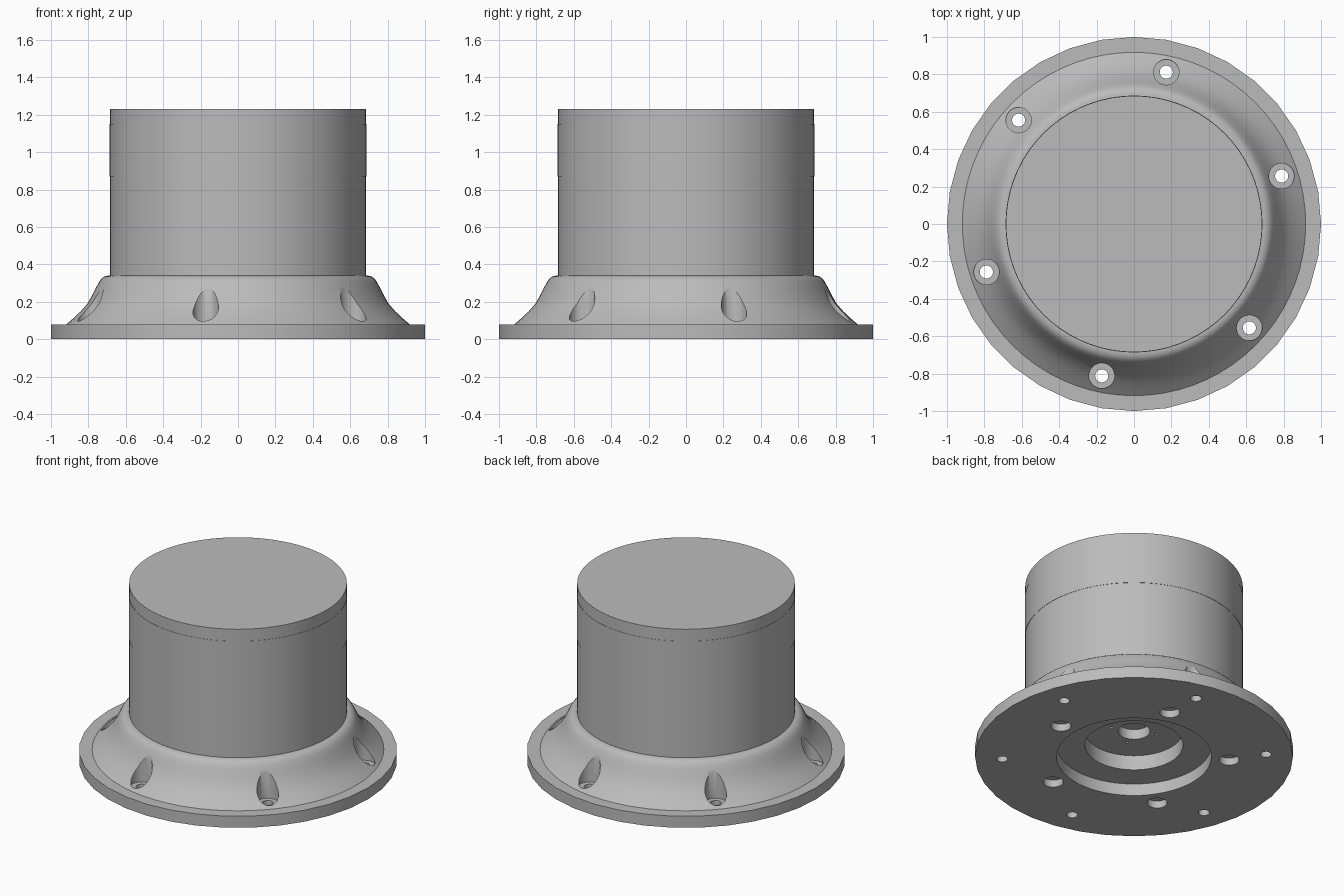
import bpy
import bmesh
from math import cos, sin, pi, radians

if "Cube" in bpy.data.objects:
    bpy.data.objects.remove(bpy.data.objects["Cube"])

grey = bpy.data.materials.new("plain grey")
grey.use_nodes = True
grey.diffuse_color = (0.5, 0.5, 0.5, 1)
grey.node_tree.nodes["Principled BSDF"].inputs["Base Color"].default_value = (0.5, 0.5, 0.5, 1)


def lathe(name, profile, places=((0, 0),), sides=72, coarse_radius=None):
    """Spin a closed (radius, height) profile round an upright axis at each place.
    Points at coarse_radius get half as many visible sides."""
    bm = bmesh.new()
    for px, py in places:
        rings = []
        for i in range(sides):
            a = 2 * pi * i / sides
            ring = []
            for r, z in profile:
                if r == coarse_radius and i % 2:
                    r *= cos(2 * pi / sides)
                ring.append(bm.verts.new((px + r * cos(a), py + r * sin(a), z)))
            rings.append(ring)
        for i in range(sides):
            a, b = rings[i], rings[(i + 1) % sides]
            for j in range(len(profile) - 1):
                bm.faces.new((a[j], b[j], b[j + 1], a[j + 1]))
    bmesh.ops.remove_doubles(bm, verts=bm.verts, dist=1e-5)
    bmesh.ops.recalc_face_normals(bm, faces=bm.faces)
    mesh = bpy.data.meshes.new(name)
    bm.to_mesh(mesh)
    bm.free()
    mesh.materials.append(grey)
    obj = bpy.data.objects.new(name, mesh)
    bpy.context.collection.objects.link(obj)
    return obj


def activate(obj):
    bpy.ops.object.select_all(action='DESELECT')
    obj.select_set(True)
    bpy.context.view_layer.objects.active = obj


def circle(count, radius, start):
    angles = [radians(start) + 2 * pi * i / count for i in range(count)]
    return [(radius * cos(a), radius * sin(a)) for a in angles]


def drill(target, profile, places, sides):
    cutter = lathe("hole_cutter", profile, places, sides)
    cutter.hide_render = True
    mod = target.modifiers.new("holes", 'BOOLEAN')
    mod.operation = 'DIFFERENCE'
    mod.solver = 'EXACT'
    mod.object = cutter
    activate(target)
    bpy.ops.object.modifier_apply(modifier=mod.name)
    bpy.data.objects.remove(cutter)


# Flange, flared skirt and the stepped recess underneath
underside = [(0, .255), (.1, .255), (.1, .185), (.308, .185), (.308, .083), (.487, .083), (.487, 0)]
flange = [(1, 0), (1, .08)]
skirt = [(.918, .08), (.88, .112), (.84, .15), (.805, .19), (.777, .24), (.757, .28),
         (.741, .31), (.729, .325), (.713, .336), (.695, .34), (0, .34)]
base = lathe("flared_base", underside + flange + skirt, coarse_radius=1)

# Counterbored mounting holes through the flange
drill(base, [(0, -.1), (.035, -.1), (.035, .085), (.068, .085), (.068, .5), (0, .5)],
      circle(6, .83, 18), 32)
# Shallow blind holes in the underside
drill(base, [(0, -.1), (.063, -.1), (.063, .05), (0, .05)], circle(5, .6, 0), 32)
# Tiny screw holes round the central socket
drill(base, [(0, .15), (.01, .15), (.01, .23), (0, .23)], circle(4, .147, 67.5), 12)


# Stacked cylindrical body
def drum(name, radius, bottom, top):
    return lathe(name, [(0, bottom), (radius, bottom), (radius, top), (0, top)])


parts = [base,
         drum("lower_body", .685, .33, .87),
         drum("middle_band", .687, .87, 1.15),
         drum("top_cap", .685, 1.15, 1.232)]

for part in parts:
    activate(part)
    bpy.ops.object.shade_smooth_by_angle(angle=radians(30))
